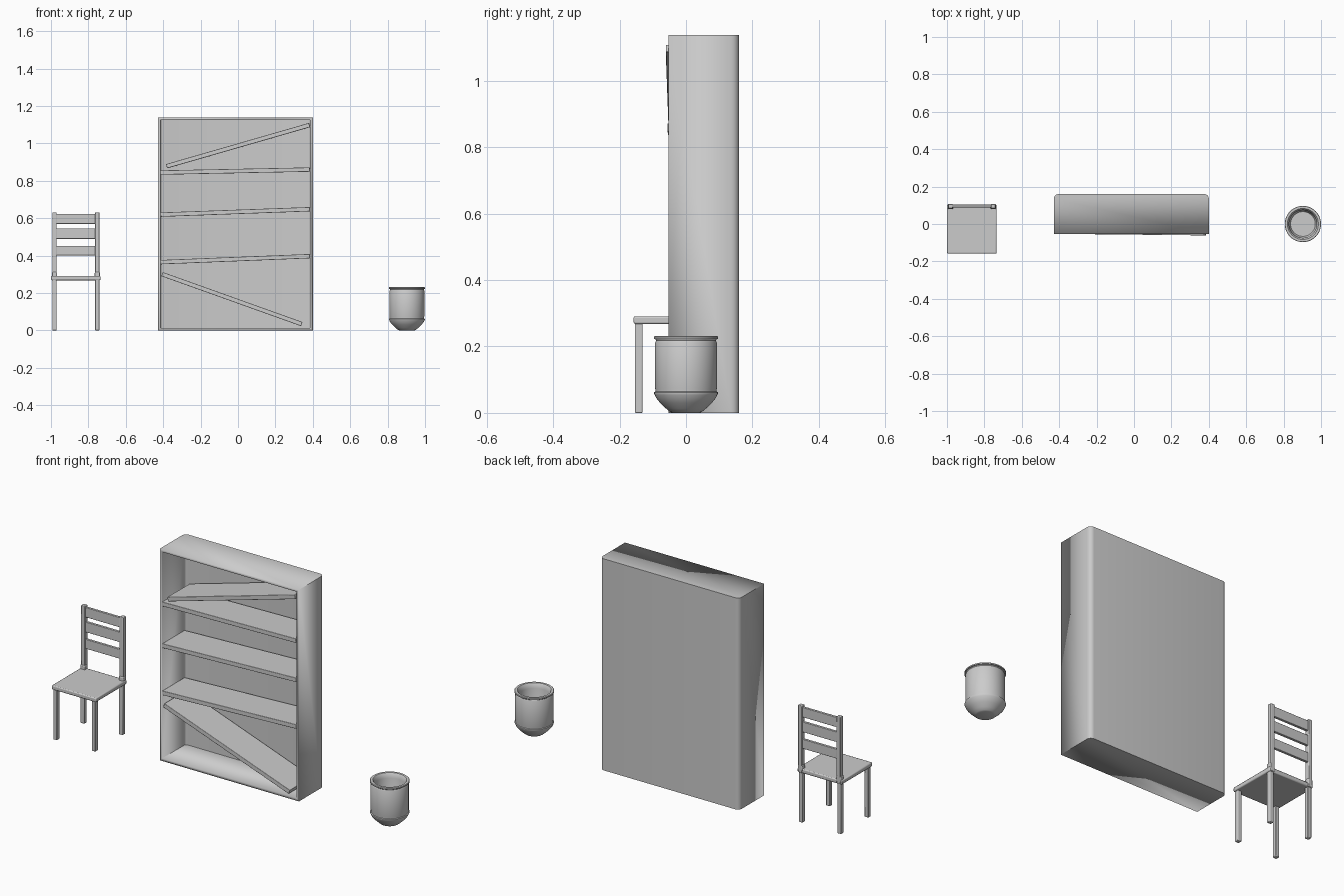
import bpy, bmesh, math
from mathutils import Matrix, Vector

if "Cube" in bpy.data.objects:
    bpy.data.objects.remove(bpy.data.objects["Cube"])


def finish(name, bm, bevel=0.0, segments=2):
    bmesh.ops.recalc_face_normals(bm, faces=bm.faces[:])
    me = bpy.data.meshes.new(name)
    bm.to_mesh(me)
    bm.free()
    ob = bpy.data.objects.new(name, me)
    bpy.context.collection.objects.link(ob)
    if bevel:
        mod = ob.modifiers.new("soft_edges", 'BEVEL')
        mod.width, mod.segments = bevel, segments
    bpy.ops.object.select_all(action='DESELECT')
    bpy.context.view_layer.objects.active = ob
    ob.select_set(True)
    bpy.ops.object.shade_smooth_by_angle(angle=math.radians(35))
    return ob


def box_mesh(lo, hi):
    bm = bmesh.new()
    size = Vector(hi) - Vector(lo)
    mid = (Vector(hi) + Vector(lo)) / 2
    bmesh.ops.create_cube(bm, size=1, matrix=Matrix.Translation(mid) @ Matrix.Diagonal((*size, 1)))
    return bm


def box(name, lo, hi, bevel=0.003):
    return finish(name, box_mesh(lo, hi), bevel)


def plank(name, left, right, front_left, front_right, depth=0.19, thick=0.023):
    """Board running between two (x, z) end centres, with its own front line."""
    a = Vector((left[0], front_left + depth / 2, left[1]))
    b = Vector((right[0], front_right + depth / 2, right[1]))
    d = b - a
    rot = Matrix.Rotation(math.atan2(d.y, d.x), 4, 'Z') @ Matrix.Rotation(-math.atan2(d.z, d.xy.length), 4, 'Y')
    bm = box_mesh((-d.length / 2, -depth / 2, -thick / 2), (d.length / 2, depth / 2, thick / 2))
    bm.transform(Matrix.Translation((a + b) / 2) @ rot)
    return finish(name, bm, 0.002)


# Bookcase shell: open-fronted box with rounded back corners, thickened inward
X0, X1, Y0, Y1, H = -0.428, 0.400, -0.053, 0.160, 1.138
bm = box_mesh((X0, Y0, 0), (X1, Y1, H))
back = [e for e in bm.edges if all(v.co.y > 0.1 for v in e.verts)
        and abs(e.verts[0].co.z - e.verts[1].co.z) > 0.5]
bmesh.ops.bevel(bm, geom=back, offset=0.024, segments=5, profile=0.5, affect='EDGES')
front = [f for f in bm.faces if f.calc_center_median().y < Y0 + 0.001]
bmesh.ops.delete(bm, geom=front, context='FACES_ONLY')
shell = finish("bookcase_shell", bm)
mod = shell.modifiers.new("thickness", 'SOLIDIFY')
mod.thickness, mod.offset, mod.use_even_offset = 0.014, -1, True

# Sagging shelves and the two fallen ones
plank("loose_top_shelf", (-0.381, 0.878), (0.383, 1.098), -0.053, -0.061)
plank("upper_shelf", (-0.414, 0.844), (0.384, 0.860), -0.053, -0.056)
plank("middle_shelf", (-0.414, 0.619), (0.384, 0.648), -0.052, -0.053)
plank("lower_shelf", (-0.414, 0.365), (0.384, 0.397), -0.052, -0.053)
plank("fallen_bottom_shelf", (-0.406, 0.301), (0.341, 0.034), -0.052, -0.052)

# Chair: seat, four legs, back posts and slats
CX = -0.867
box("seat", (CX - 0.132, -0.158, 0.268), (CX + 0.132, 0.104, 0.291), 0.005)
for side, sx in (("left", -1), ("right", 1)):
    x0, x1 = sorted((CX + sx * 0.103, CX + sx * 0.126))
    box(f"{side}_front_leg", (x0, -0.154, 0), (x1, -0.131, 0.275))
    box(f"{side}_back_leg", (x0, 0.078, 0), (x1, 0.101, 0.275))
    box(f"{side}_back_post", (x0, 0.083, 0.27), (x1, 0.107, 0.631))
    box(f"{side}_post_base", (x0 - 0.002, 0.079, 0.28), (x1 + 0.002, 0.107, 0.312), 0.004)
for i, (z0, z1) in enumerate(((0.401, 0.452), (0.490, 0.545), (0.570, 0.623))):
    box(f"back_slat_{i + 1}", (CX - 0.108, 0.089, z0), (CX + 0.108, 0.103, z1), 0.002)

# Bucket: lathed profile (radius, height), from base centre outside to floor centre inside
profile = [(0, 0), (0.040, 0), (0.048, 0.003), (0.060, 0.013), (0.078, 0.030),
           (0.090, 0.045), (0.094, 0.054), (0.096, 0.058), (0.096, 0.062), (0.092, 0.064),
           (0.092, 0.070), (0.093, 0.074), (0.093, 0.212), (0.090, 0.218), (0.092, 0.222),
           (0.097, 0.223), (0.097, 0.229), (0.095, 0.231), (0.083, 0.231), (0.080, 0.228),
           (0.074, 0.205), (0.072, 0.060), (0.066, 0.050), (0, 0.050)]
bm = bmesh.new()
verts = [bm.verts.new((r, 0, z)) for r, z in profile]
edges = [bm.edges.new(p) for p in zip(verts, verts[1:])]
bmesh.ops.spin(bm, geom=verts + edges, cent=(0, 0, 0), axis=(0, 0, 1),
               angle=math.tau, steps=48, use_duplicate=False)
bmesh.ops.remove_doubles(bm, verts=bm.verts[:], dist=0.0001)
bm.transform(Matrix.Translation((0.903, 0, 0)))
finish("bucket", bm)
